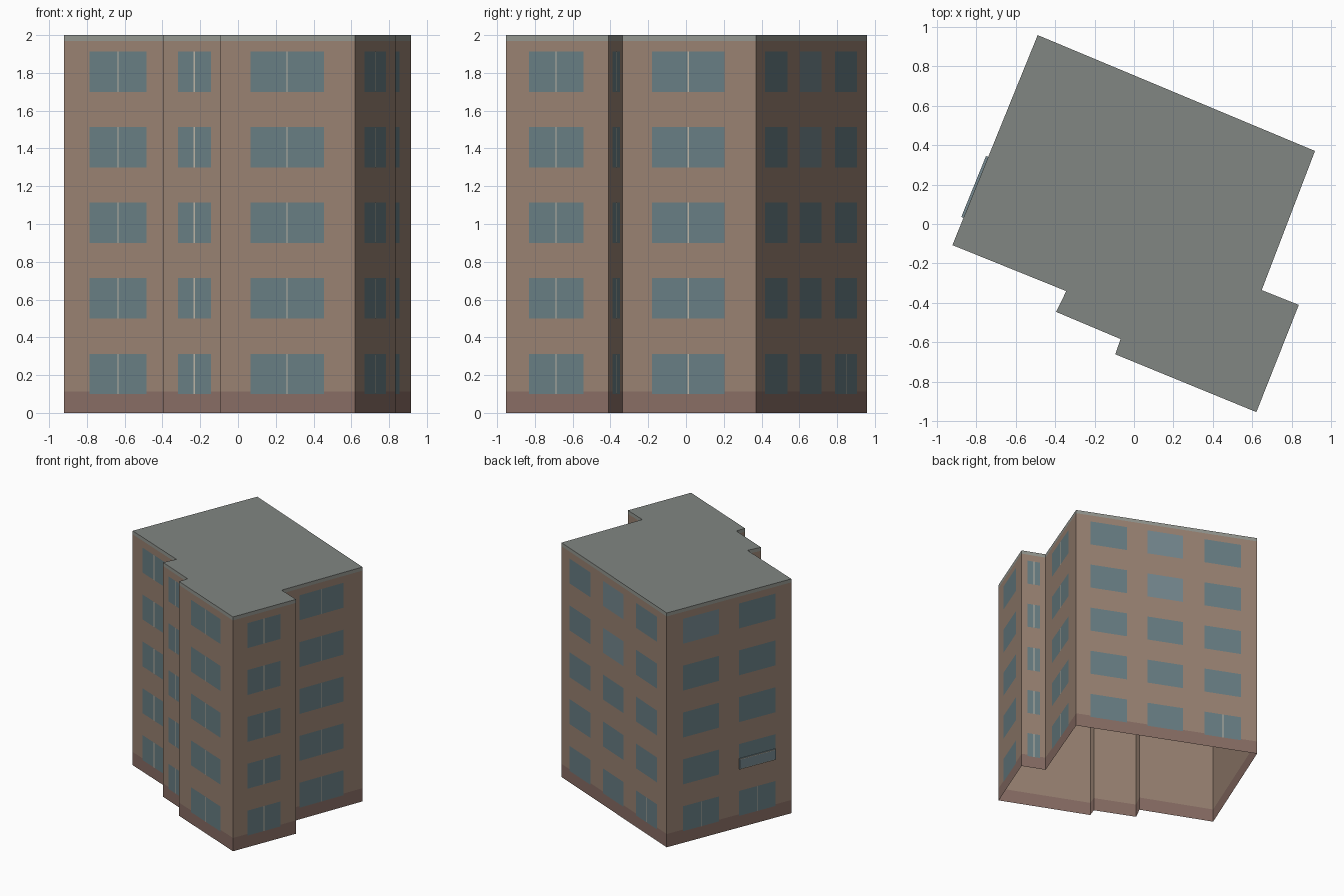
import bpy, bmesh
from mathutils import Vector

if "Cube" in bpy.data.objects:
    bpy.data.objects.remove(bpy.data.objects["Cube"])

# footprint, anticlockwise from the back-left corner
PTS = [(-0.488, 0.957), (-0.92, -0.107), (-0.343, -0.34), (-0.395, -0.445),
       (-0.068, -0.583), (-0.095, -0.66), (0.62, -0.953), (0.835, -0.41),
       (0.647, -0.335), (0.917, 0.37)]
FLOORS = [0.1 + 0.4 * i for i in range(5)]
WIN_H = 0.213


def material(name, rgb):
    m = bpy.data.materials.new(name)
    m.diffuse_color = (*rgb, 1)
    m.use_nodes = True
    m.node_tree.nodes["Principled BSDF"].inputs["Base Color"].default_value = m.diffuse_color
    return m


BRICK = material("wall_brown", (0.32, 0.225, 0.17))
BASE = material("base_brown", (0.25, 0.155, 0.13))
ROOF = material("roof_grey", (0.22, 0.24, 0.225))
TRIM = material("trim_grey", (0.30, 0.31, 0.28))
GLASS = material("glass", (0.14, 0.21, 0.23))
PALE = material("pale_glass", (0.18, 0.25, 0.28))
BAR = material("bar", (0.50, 0.46, 0.38))


def finish(name, bm, mat):
    me = bpy.data.meshes.new(name)
    bm.to_mesh(me)
    bm.free()
    me.materials.append(mat)
    ob = bpy.data.objects.new(name, me)
    bpy.context.collection.objects.link(ob)
    return ob


def band(name, z0, z1, mat):
    """Ring of outer wall faces between two heights."""
    bm = bmesh.new()
    lo = [bm.verts.new((x, y, z0)) for x, y in PTS]
    hi = [bm.verts.new((x, y, z1)) for x, y in PTS]
    for i in range(len(PTS)):
        j = (i + 1) % len(PTS)
        bm.faces.new((lo[i], lo[j], hi[j], hi[i]))
    finish(name, bm, mat)


def wall_point(wall, t, z, out):
    a, b = Vector(PTS[wall]), Vector(PTS[(wall + 1) % len(PTS)])
    d = (b - a).normalized()
    p = a.lerp(b, t) + Vector((d.y, -d.x)) * out
    return (p.x, p.y, z)


def panel(bm, wall, t0, t1, z0, z1, out):
    bm.faces.new([bm.verts.new(wall_point(wall, t, z, out))
                  for t, z in ((t0, z0), (t1, z0), (t1, z1), (t0, z1))])


def slab(bm, wall, t0, t1, z0, z1, out):
    """Box standing out from a wall."""
    v = [bm.verts.new(wall_point(wall, t, z, o)) for o in (0, out)
         for t, z in ((t0, z0), (t1, z0), (t1, z1), (t0, z1))]
    for f in ((4, 5, 6, 7), (0, 1, 5, 4), (1, 2, 6, 5), (2, 3, 7, 6), (3, 0, 4, 7)):
        bm.faces.new([v[i] for i in f])


# shell, open underneath
band("base_course", 0, 0.113, BASE)
band("walls", 0.113, 1.97, BRICK)
band("roof_trim", 1.97, 2.0, TRIM)
bm = bmesh.new()
bm.faces.new([bm.verts.new((x, y, 2.0)) for x, y in PTS])
finish("roof", bm, ROOF)

# windows: wall index, start and end along the wall, bars on every floor
WINDOWS = [(0, 0.13, 0.42, False), (0, 0.58, 0.87, False),
           (1, 0.235, 0.755, True), (3, 0.235, 0.77, True),
           (5, 0.225, 0.77, True), (6, 0.225, 0.755, True),
           (7, 0.24, 0.77, True), (8, 0.22, 0.765, True),
           (9, 0.08, 0.28, False), (9, 0.395, 0.59, False), (9, 0.71, 0.91, True)]
PALE_SET = {(0, 4), (9, 3), (9, 4)}  # window number, floor
glass, pale, bars = bmesh.new(), bmesh.new(), bmesh.new()
for n, (wall, t0, t1, full) in enumerate(WINDOWS):
    length = (Vector(PTS[wall]) - Vector(PTS[(wall + 1) % len(PTS)])).length
    for k, z in enumerate(FLOORS):
        panel(pale if (n, k) in PALE_SET else glass, wall, t0, t1, z, z + WIN_H, 0.002)
        back_ground = wall == 0 or n == 10
        if (full and not back_ground) or (back_ground and k == 0):
            mid, w = (t0 + t1) / 2, 0.004 / length
            panel(bars, wall, mid - w, mid + w, z, z + WIN_H, 0.003)

# projecting guard at one left-hand window
slab(pale, 0, 0.58, 0.87, 0.50, 0.59, 0.012)
for z in (0.50, 0.584):
    panel(bars, 0, 0.58, 0.87, z, z + 0.006, 0.0135)

finish("window_glass", glass, GLASS)
finish("pale_window_glass", pale, PALE)
finish("window_bars", bars, BAR)
